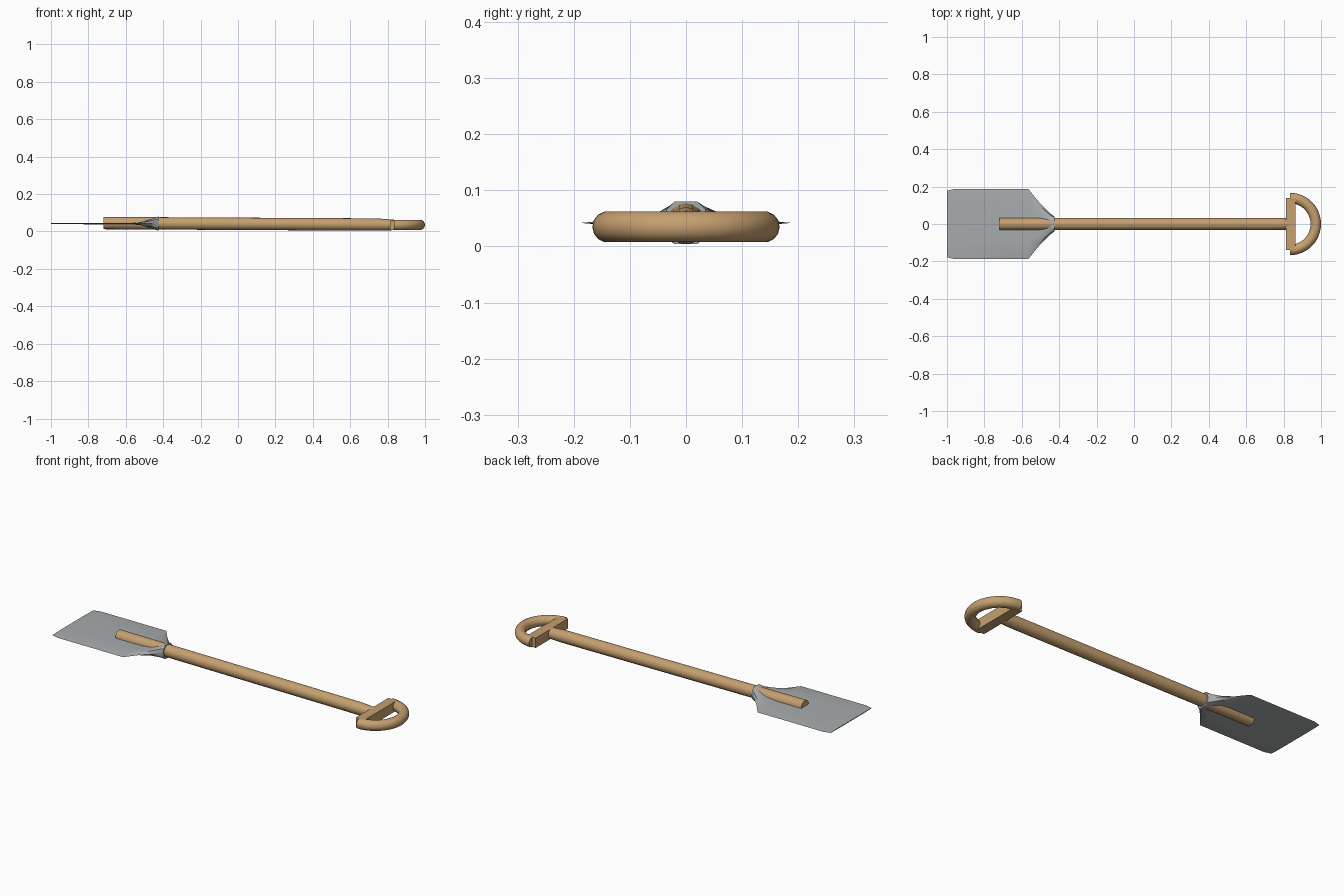
import bpy, bmesh, math
from mathutils import Matrix, Vector

cube = bpy.data.objects.get("Cube")
if cube:
    bpy.data.objects.remove(cube)


def material(name, colour):
    m = bpy.data.materials.new(name)
    m.use_nodes = True
    m.diffuse_color = colour
    m.node_tree.nodes["Principled BSDF"].inputs["Base Color"].default_value = colour
    return m


wood = material("wood", (0.56, 0.35, 0.16, 1))
steel = material("steel", (0.39, 0.41, 0.42, 1))


def finish(name, bm, mat, angle=35):
    bmesh.ops.recalc_face_normals(bm, faces=bm.faces)
    mesh = bpy.data.meshes.new(name)
    bm.to_mesh(mesh)
    bm.free()
    mesh.materials.append(mat)
    ob = bpy.data.objects.new(name, mesh)
    bpy.context.collection.objects.link(ob)
    bpy.ops.object.select_all(action='DESELECT')
    ob.select_set(True)
    bpy.context.view_layer.objects.active = ob
    bpy.ops.object.shade_smooth_by_angle(angle=math.radians(angle))
    return ob


def loft(name, rings, mat, caps=(True, True), angle=35):
    """Skin a list of equal-sized point rings."""
    bm = bmesh.new()
    rows = [[bm.verts.new(p) for p in ring] for ring in rings]
    for a, b in zip(rows, rows[1:]):
        for i in range(len(a)):
            j = (i + 1) % len(a)
            bm.faces.new((a[i], a[j], b[j], b[i]))
    for row, cap in zip((rows[0], rows[-1]), caps):
        if cap:
            bm.faces.new(row)
    return finish(name, bm, mat, angle)


def oval(x, z, half_y, half_z, sides=16):
    turns = [math.tau * i / sides for i in range(sides)]
    return [(x, half_y * math.cos(t), z + half_z * math.sin(t)) for t in turns]


# Long round shaft, dipping slightly towards the grip and narrowing at its end
loft("shaft", [oval(-0.72, 0.045, 0.033, 0.033), oval(0.74, 0.037, 0.033, 0.033),
               oval(0.835, 0.035, 0.031, 0.028)], wood)

# Steel blade: thin flat plate that folds up into a socket round the shaft
sections = [(-1.0, 0.178, 0.002), (-0.96, 0.188, 0.003), (-0.565, 0.188, 0.004),
            (-0.515, 0.125, 0.009), (-0.475, 0.083, 0.020),
            (-0.445, 0.054, 0.032), (-0.425, 0.040, 0.038)]


def blade_ring(x, w, h):
    z = 0.042
    flat = w * 0.5
    side = w * 0.85
    upper = [(w, 0), (side, h * 0.65), (flat, h), (0, h), (-flat, h), (-side, h * 0.65)]
    return [(x, y, z + d) for y, d in upper] + [(x, -y, z - d) for y, d in upper]


loft("blade", [blade_ring(*s) for s in sections], steel)

# Crossbar of the grip
bm = bmesh.new()
bmesh.ops.create_cube(bm, size=1, matrix=Matrix.Translation(Vector((0.838, 0, 0.035)))
                      @ Matrix.Diagonal((0.052, 0.28, 0.054, 1)))
finish("grip_crossbar", bm, wood)

# Half-ring hand grip
arc = []
for i in range(25):
    a = math.pi * (i / 24 - 0.5)
    ring = []
    for k in range(14):
        t = math.tau * k / 14
        r = 0.139 + 0.028 * math.cos(t)
        ring.append((0.833 + r * math.cos(a), r * math.sin(a), 0.035 + 0.028 * math.sin(t)))
    arc.append(ring)
loft("grip_ring", arc, wood)
